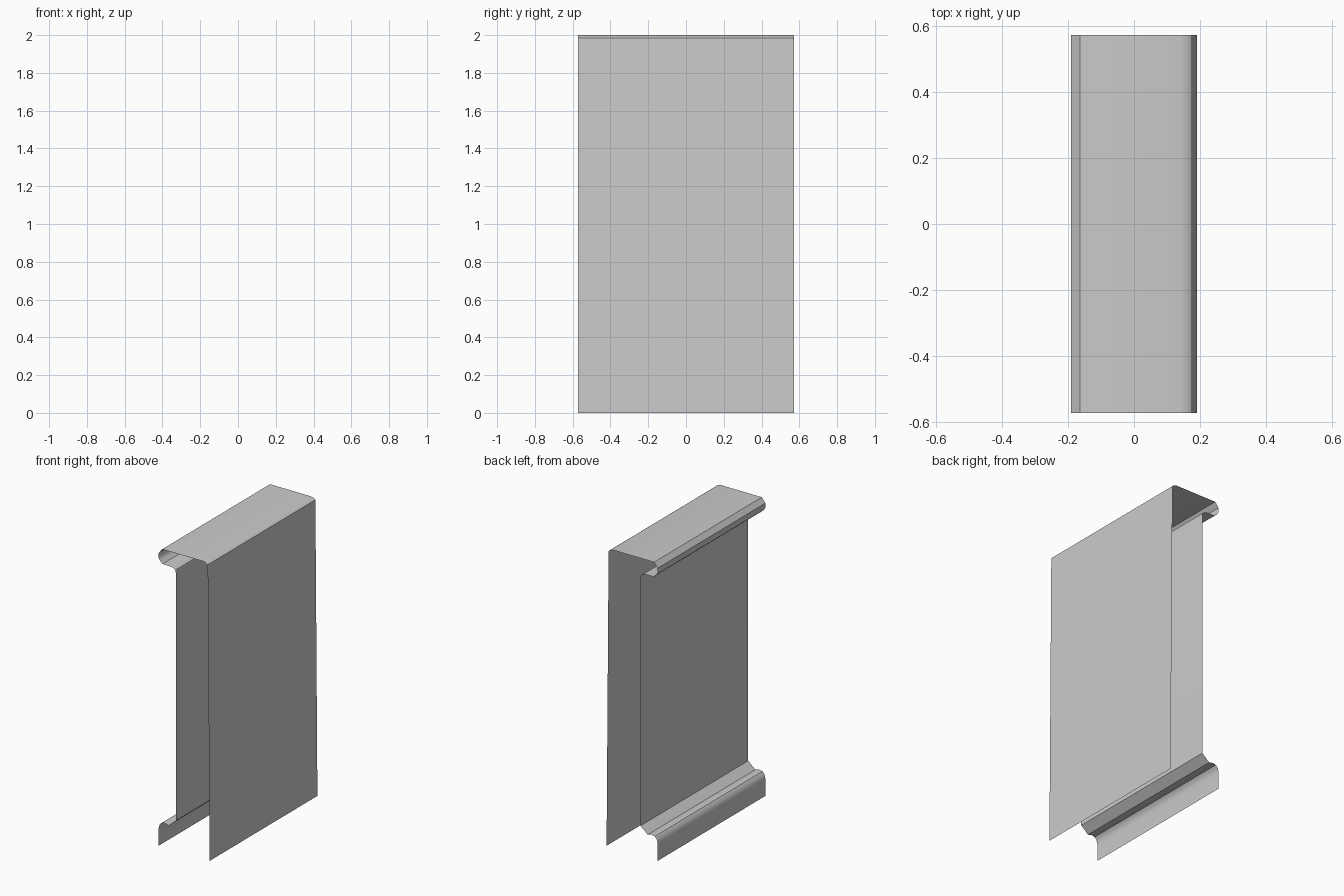
import bpy, bmesh

if "Cube" in bpy.data.objects:
    bpy.data.objects.remove(bpy.data.objects["Cube"])

HALF = 0.572  # half length along y


def sheet(name, profile):
    """Sweep an open x-z profile along y as a thin, open-ended sheet."""
    bm = bmesh.new()
    verts = [bm.verts.new((x, -HALF, z)) for x, z in profile]
    edges = [bm.edges.new(pair) for pair in zip(verts, verts[1:])]
    ext = bmesh.ops.extrude_edge_only(bm, edges=edges)
    moved = [g for g in ext["geom"] if isinstance(g, bmesh.types.BMVert)]
    bmesh.ops.translate(bm, verts=moved, vec=(0, 2 * HALF, 0))
    # face the first (right-hand) strip outwards, the rest follows
    bm.normal_update()
    bm.faces.ensure_lookup_table()
    if bm.faces[0].normal.x < 0:
        bmesh.ops.reverse_faces(bm, faces=bm.faces[:])
    me = bpy.data.meshes.new(name)
    bm.to_mesh(me)
    bm.free()
    ob = bpy.data.objects.new(name, me)
    bpy.context.collection.objects.link(ob)
    bpy.context.view_layer.objects.active = ob
    ob.select_set(True)
    bpy.ops.object.shade_smooth_by_angle(angle=0.6)
    ob.select_set(False)
    return ob


# One continuous folded sheet, from the right foot over the top to the left foot
right_panel = [(0.19, 0.0), (0.175, 1.985)]
top_cap = [(0.162, 1.995), (0.14, 2.0), (-0.163, 2.0)]
top_lip = [(-0.19, 1.967), (-0.19, 1.937), (-0.18, 1.92), (-0.16, 1.902),
           (-0.095, 1.9), (-0.078, 1.895), (-0.066, 1.885), (-0.062, 1.87)]
left_panel = [(-0.062, 0.202)]
base_moulding = [(-0.115, 0.156), (-0.145, 0.164), (-0.168, 0.159),
                 (-0.183, 0.143), (-0.19, 0.115), (-0.19, 0.0)]

sheet("wall_shell", right_panel + top_cap + top_lip + left_panel + base_moulding)
